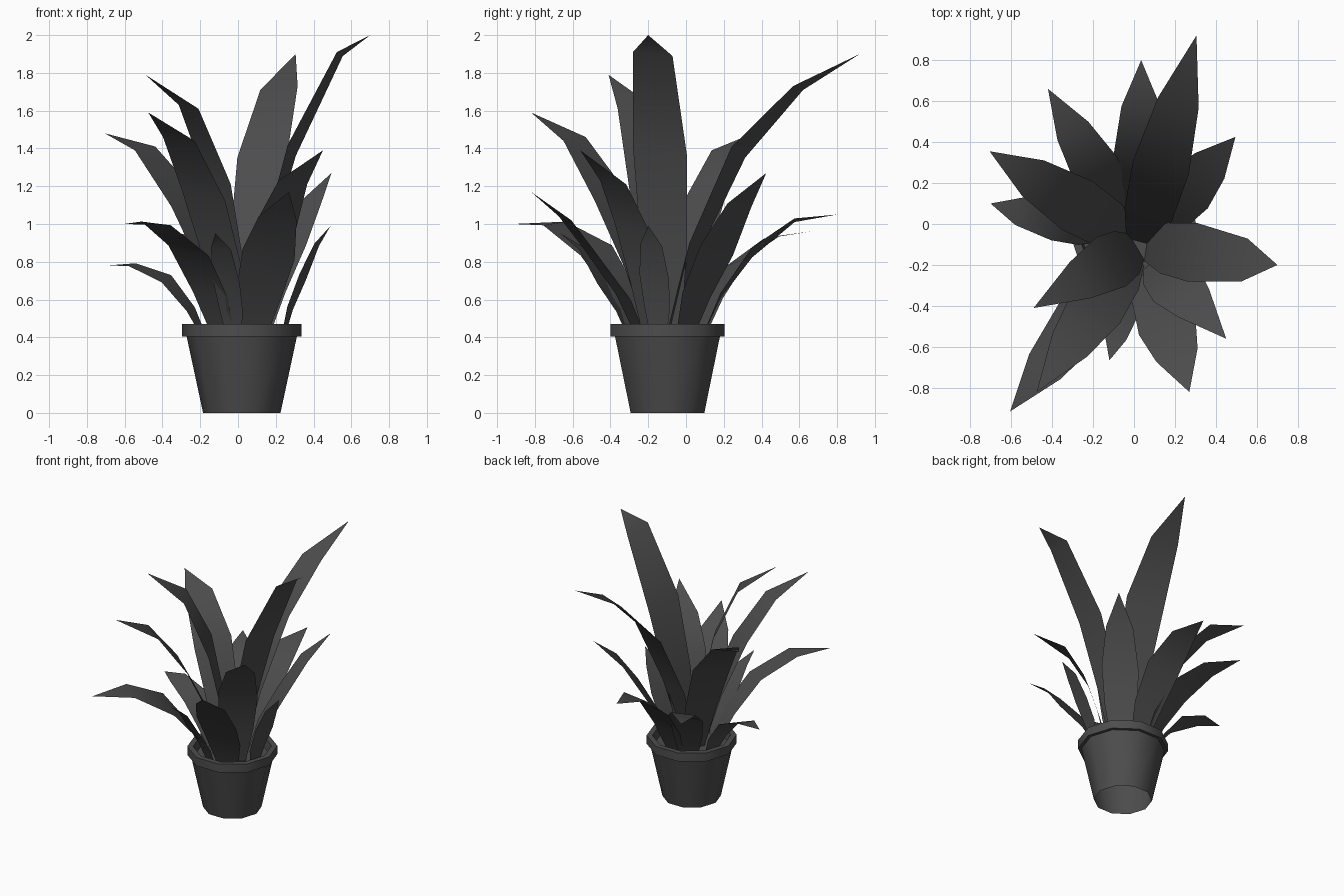
import bpy, math
from mathutils import Vector

if "Cube" in bpy.data.objects:
    bpy.data.objects.remove(bpy.data.objects["Cube"])

SIDES = 10
CENTRE = Vector((0.02, -0.098, 0))

charcoal = bpy.data.materials.new("charcoal")
charcoal.diffuse_color = (0.074, 0.074, 0.074, 1)
charcoal.use_nodes = True
charcoal.node_tree.nodes["Principled BSDF"].inputs["Base Color"].default_value = charcoal.diffuse_color


def add_object(name, verts, faces):
    mesh = bpy.data.meshes.new(name)
    mesh.from_pydata(verts, [], faces)
    mesh.materials.append(charcoal)
    ob = bpy.data.objects.new(name, mesh)
    bpy.context.collection.objects.link(ob)
    bpy.ops.object.select_all(action='DESELECT')
    ob.select_set(True)
    bpy.context.view_layer.objects.active = ob
    bpy.ops.object.shade_smooth_by_angle(angle=math.radians(42))
    return ob


def ring(r, z):
    return [CENTRE + Vector((r * math.cos(a), r * math.sin(a), z))
            for a in (2 * math.pi * i / SIDES for i in range(SIDES))]


# Pot: ten-sided lathe, open below, with an overhanging rim
profile = [(0.205, 0), (0.292, 0.405), (0.316, 0.405), (0.316, 0.47),
           (0.275, 0.47), (0.265, 0.40)]
verts, faces = [], []
for r, z in profile:
    verts += ring(r, z)
for k in range(len(profile) - 1):
    for i in range(SIDES):
        j = (i + 1) % SIDES
        faces.append([k * SIDES + i, k * SIDES + j,
                      (k + 1) * SIDES + j, (k + 1) * SIDES + i])
add_object("pot", verts, faces)

# Soil
add_object("soil", ring(0.266, 0.402), [list(range(SIDES))])


# Leaf: bent strip running radially from the pot centre to a pointed tip,
# rolled slightly so its left edge hangs lower
def leaf(n, tip, shoulder, middle, base_r, width):
    tip = Vector(tip)
    flat = Vector((tip.x, tip.y, 0)) - Vector((0.03, -0.10, 0))
    reach = flat.length
    out = flat.normalized()
    side = Vector((-out.y, out.x, 0))
    r2, z2 = middle[0] * reach, middle[1]
    r3, z3 = shoulder[0] * reach, shoulder[1]
    rows = [(base_r, 0.39, 0.52, 0.0),
            (base_r + (r2 - base_r) * 0.38, 0.39 + (z2 - 0.39) * 0.5, 0.86, 0.12),
            (r2, z2, 1.0, 0.2), (r3, z3, 0.73, 0.1)]
    verts = []
    for r, z, w, roll in rows:
        mid = Vector((0.03, -0.10, z)) + out * r
        half = (side + Vector((0, 0, -roll))) * width * w / 2
        verts += [mid + half, mid - half]
    verts.append(tip)
    faces = [[2 * k, 2 * k + 1, 2 * k + 3, 2 * k + 2] for k in range(3)]
    faces.append([6, 7, 8])
    add_object("leaf_%02d" % n, verts, faces)


# tip, shoulder (reach fraction, height), middle (same), base radius, width
leaves = [
    ((0.305, 0.92, 1.90), (0.68, 1.72), (0.37, 1.38), 0.01, 0.28),
    ((0.70, -0.20, 2.00), (0.76, 1.90), (0.38, 1.39), 0.03, 0.29),
    ((-0.49, -0.41, 1.79), (0.56, 1.62), (0.27, 1.24), 0.02, 0.28),
    ((-0.475, -0.82, 1.59), (0.68, 1.45), (0.42, 1.15), 0.07, 0.28),
    ((-0.705, 0.355, 1.48), (0.71, 1.40), (0.42, 1.12), 0.07, 0.28),
    ((0.45, -0.56, 1.39), (0.62, 1.22), (0.40, 0.98), 0.10, 0.28),
    ((0.495, 0.425, 1.27), (0.73, 1.10), (0.50, 0.86), 0.12, 0.26),
    ((0.27, -0.82, 1.17), (0.75, 1.03), (0.55, 0.84), 0.14, 0.29),
    ((0.035, 0.80, 1.05), (0.75, 1.02), (0.50, 0.85), 0.18, 0.26),
    ((-0.605, -0.915, 1.00), (0.73, 1.003), (0.46, 0.86), 0.17, 0.27),
    ((0.49, -0.20, 0.99), (0.84, 0.89), (0.68, 0.72), 0.21, 0.16),
    ((-0.42, 0.66, 0.96), (0.73, 0.93), (0.49, 0.80), 0.19, 0.24),
    ((-0.70, 0.10, 0.78), (0.81, 0.785), (0.56, 0.71), 0.21, 0.19),
    ((-0.12, -0.665, 0.95), (0.80, 0.87), (0.62, 0.70), 0.20, 0.15),
]
for n, row in enumerate(leaves, 1):
    leaf(n, *row)
